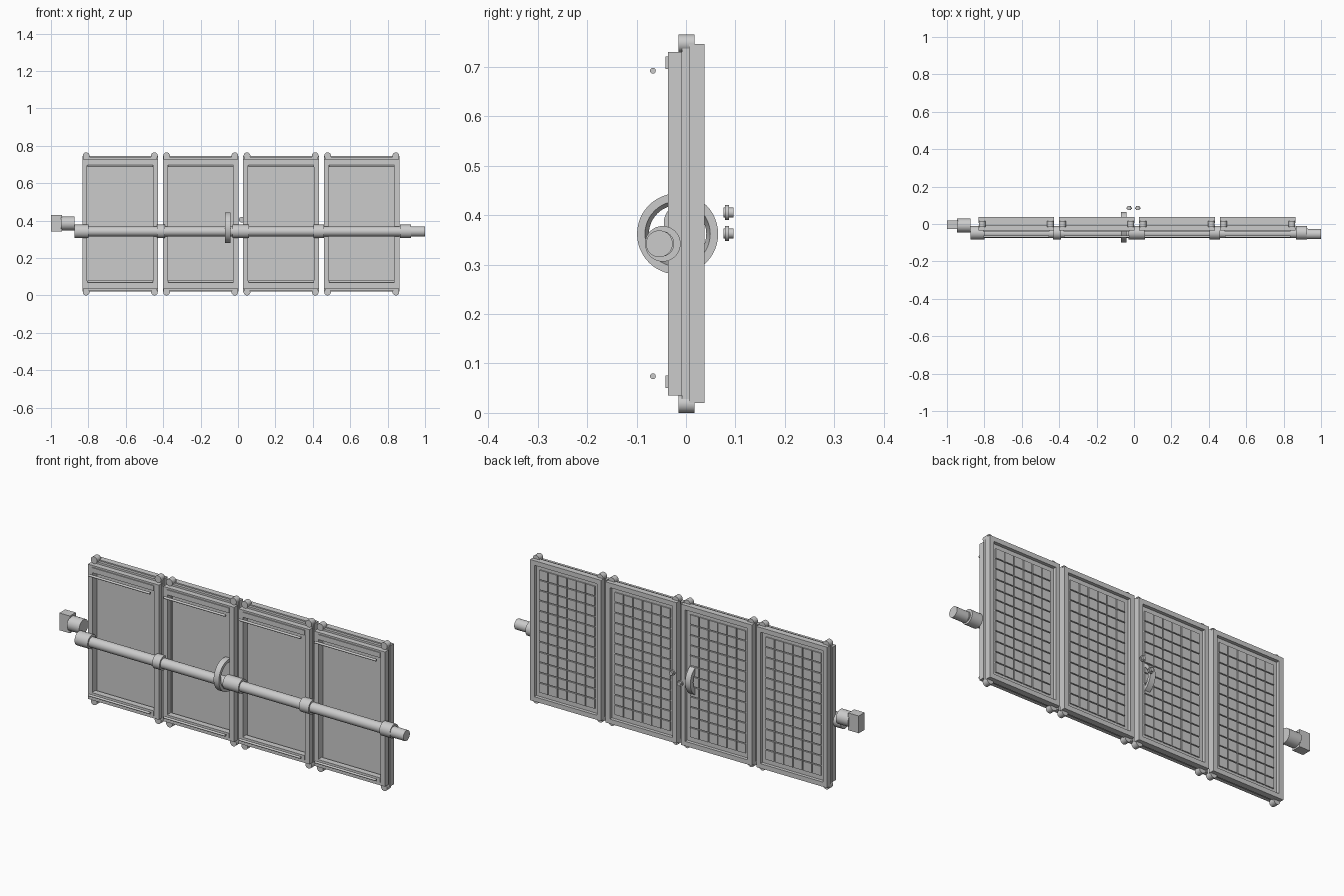
import bpy, bmesh
from math import radians
from mathutils import Matrix, Vector

cube = bpy.data.objects.get("Cube")
if cube:
    bpy.data.objects.remove(cube, do_unlink=True)

grey = bpy.data.materials.new("light_grey")
grey.use_nodes = True
grey.diffuse_color = (0.6, 0.6, 0.6, 1)
grey.node_tree.nodes["Principled BSDF"].inputs["Base Color"].default_value = (0.6, 0.6, 0.6, 1)

AXIS = {"X": Matrix.Rotation(radians(90), 4, "Y"), "Y": Matrix.Rotation(radians(90), 4, "X")}


def add_box(bm, x0, x1, y0, y1, z0, z1):
    centre = Vector((x0 + x1, y0 + y1, z0 + z1)) / 2
    size = Matrix.Diagonal((x1 - x0, y1 - y0, z1 - z0, 1))
    bmesh.ops.create_cube(bm, size=1, matrix=Matrix.Translation(centre) @ size)


def add_cylinder(bm, centre, radius, length, axis, sides=32):
    bmesh.ops.create_cone(bm, cap_ends=True, segments=sides, radius1=radius, radius2=radius,
                          depth=length, matrix=Matrix.Translation(centre) @ AXIS[axis])


def add_frame(bm, x0, x1, y0, y1, z0, z1, width):
    # Four bars around a rectangular opening
    for a, b in ((x0, x0 + width), (x1 - width, x1)):
        add_box(bm, a, b, y0, y1, z0, z1)
    for a, b in ((z0, z0 + width), (z1 - width, z1)):
        add_box(bm, x0 + width, x1 - width, y0, y1, a, b)


def finish(name, bm, smooth=False):
    mesh = bpy.data.meshes.new(name)
    bm.to_mesh(mesh)
    bm.free()
    obj = bpy.data.objects.new(name, mesh)
    bpy.context.collection.objects.link(obj)
    mesh.materials.append(grey)
    if smooth:
        bpy.ops.object.select_all(action="DESELECT")
        obj.select_set(True)
        bpy.context.view_layer.objects.active = obj
        bpy.ops.object.shade_smooth_by_angle(angle=radians(35))
    return obj


def make_panel(number, x0, x1):
    # Stepped frame: wide back lip, middle web, narrower front rails
    bm = bmesh.new()
    add_frame(bm, x0, x1, 0.006, 0.037, 0.02, 0.746, 0.024)
    add_frame(bm, x0 + 0.005, x1 - 0.005, -0.008, 0.006, 0.026, 0.74, 0.022)
    add_frame(bm, x0, x1, -0.036, -0.008, 0.035, 0.73, 0.026)
    for z in (0.05, 0.695):
        add_box(bm, x0 + 0.026, x1 - 0.026, -0.041, -0.01, z, z + 0.026)
    finish(f"panel_frame_{number}", bm)

    # Backing sheet
    bm = bmesh.new()
    add_box(bm, x0 + 0.02, x1 - 0.02, 0.0, 0.02, 0.04, 0.725)
    finish(f"panel_sheet_{number}", bm)

    # Grid of cells on the back
    bm = bmesh.new()
    cols, rows, gap = 6, 12, 0.005
    left, low = x0 + 0.042, 0.065
    w, h = (x1 - x0 - 0.084) / cols, 0.636 / rows
    for c in range(cols):
        for r in range(rows):
            add_box(bm, left + c * w + gap / 2, left + (c + 1) * w - gap / 2, 0.018, 0.026,
                    low + r * h + gap / 2, low + (r + 1) * h - gap / 2)
    finish(f"solar_cells_{number}", bm)

    # Round corner lugs
    bm = bmesh.new()
    for x in (x0 + 0.02, x1 - 0.02):
        for z in (0.018, 0.747):
            add_cylinder(bm, (x, 0.001, z), 0.018, 0.032, "Y", 24)
    finish(f"corner_lugs_{number}", bm, True)

    # Thin rods standing off the front
    bm = bmesh.new()
    for z in (0.074, 0.692):
        add_cylinder(bm, ((x0 + x1) / 2, -0.067, z), 0.006, x1 - x0 - 0.054, "X", 12)
    finish(f"front_rods_{number}", bm, True)


for i, start in enumerate((-0.832, -0.402, 0.028, 0.459)):
    make_panel(i + 1, start, start + 0.405)


def shaft(name, x0, x1, radius, y, z):
    bm = bmesh.new()
    add_cylinder(bm, ((x0 + x1) / 2, y, z), radius, x1 - x0, "X")
    finish(name, bm, True)


# Torque tube with end pieces and bearing collars
TUBE_Y, TUBE_Z = -0.05, 0.342
shaft("torque_tube", -0.87, 0.93, 0.026, TUBE_Y, TUBE_Z)
shaft("tube_end", 0.9, 1.0, 0.027, TUBE_Y - 0.004, TUBE_Z)
for name, a, b in (("left_collar", 0.865, 0.925), ("right_collar", -0.875, -0.8),
                   ("collar_1", -0.432, -0.39), ("collar_2", -0.03, 0.06),
                   ("collar_3", 0.405, 0.46)):
    shaft(name, a, b, 0.036, TUBE_Y + 0.003, TUBE_Z)

# Drive motor
shaft("motor_body", -0.945, -0.875, 0.037, -0.008, 0.385)
bm = bmesh.new()
add_box(bm, -1.0, -0.94, -0.028, 0.02, 0.341, 0.43)
finish("motor_box", bm)

# Drive ring with a tapered bore, spun from its cross-section
bm = bmesh.new()
profile = [(-0.07, 0.058), (-0.07, 0.082), (-0.04, 0.082), (-0.04, 0.066)]
ring_centre = Vector((0, -0.017, 0.362))
verts = [bm.verts.new(ring_centre + Vector((x, 0, r))) for x, r in profile]
edges = [bm.edges.new((verts[i], verts[i - 1])) for i in range(4)]
bmesh.ops.spin(bm, geom=verts + edges, cent=ring_centre, axis=(1, 0, 0),
               angle=radians(360), steps=48)
bmesh.ops.remove_doubles(bm, verts=bm.verts, dist=0.0005)
bmesh.ops.recalc_face_normals(bm, faces=bm.faces)
finish("drive_ring", bm, True)

# Small flanged sensors behind the panels
for i, (x, z) in enumerate(((0.02, 0.405), (-0.026, 0.363))):
    bm = bmesh.new()
    add_cylinder(bm, (x, 0.086, z), 0.01, 0.02, "Y", 16)
    add_cylinder(bm, (x, 0.083, z), 0.015, 0.008, "Y", 16)
    finish(f"sensor_{i + 1}", bm, True)
